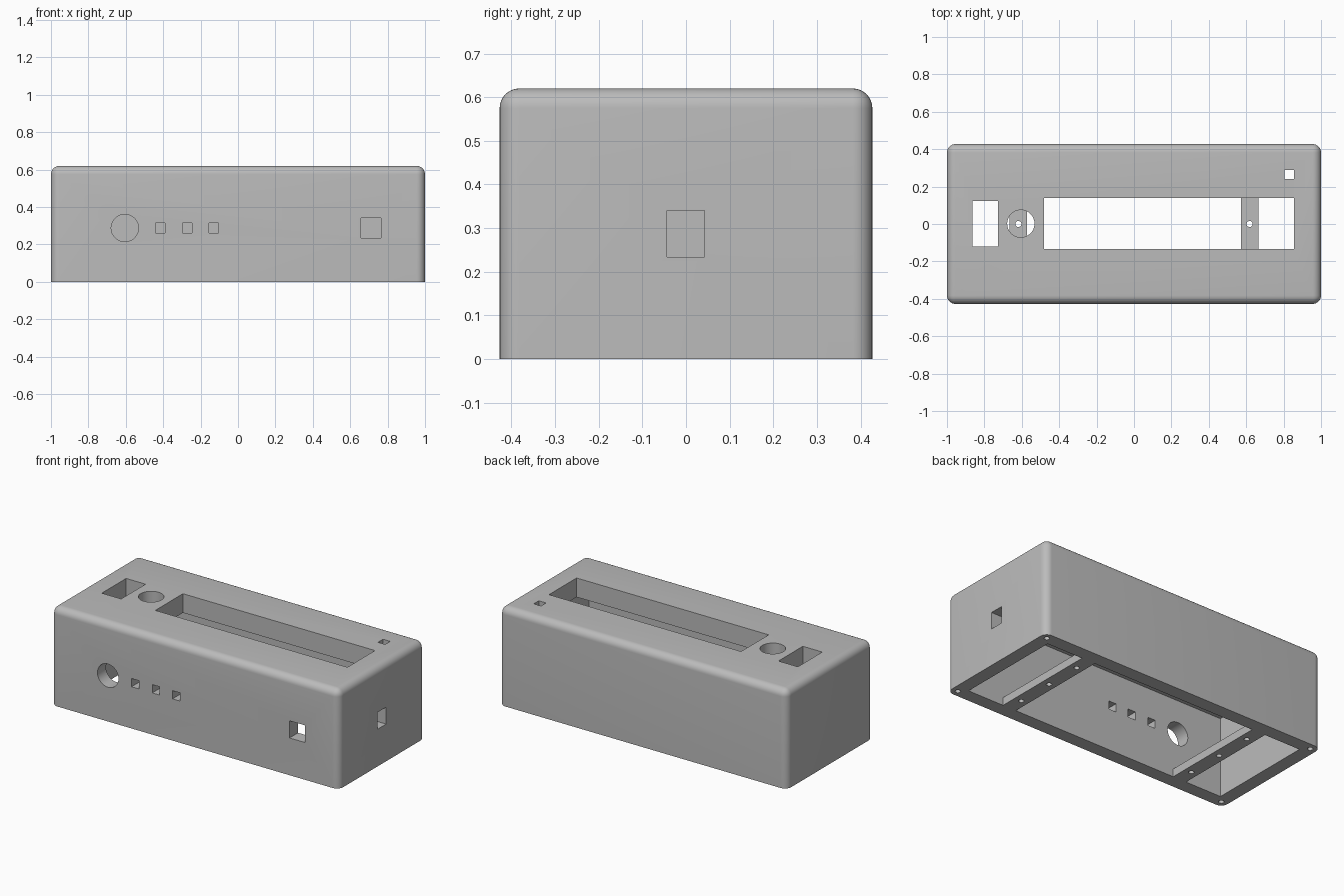
import bpy, bmesh, math
from mathutils import Vector

if "Cube" in bpy.data.objects:
    bpy.data.objects.remove(bpy.data.objects["Cube"], do_unlink=True)

HALF_X, HALF_Y, HEIGHT = 1.0, 0.427, 0.62
IN_X, IN_Y = 0.915, 0.342        # inner wall faces
ROOF_Z = 0.50                    # underside of the roof
RIB_IN, RIB_OUT, RIB_H = 0.572, 0.665, 0.05
FILLET = 0.045

grey = bpy.data.materials.new("plain grey")
grey.use_nodes = True
colour = (0.5, 0.5, 0.5, 1)
grey.diffuse_color = colour
grey.node_tree.nodes["Principled BSDF"].inputs["Base Color"].default_value = colour


def new_object(name, bm):
    mesh = bpy.data.meshes.new(name)
    bmesh.ops.recalc_face_normals(bm, faces=bm.faces)
    bm.to_mesh(mesh)
    bm.free()
    obj = bpy.data.objects.new(name, mesh)
    bpy.context.collection.objects.link(obj)
    return obj


def block(x0, x1, y0, y1, z0, z1):
    bm = bmesh.new()
    bmesh.ops.create_cube(bm, size=1)
    for v in bm.verts:
        v.co = Vector((x0 if v.co.x < 0 else x1,
                       y0 if v.co.y < 0 else y1,
                       z0 if v.co.z < 0 else z1))
    return bm


def cylinder(centre, radius, depth, along_y=False, sides=48):
    bm = bmesh.new()
    bmesh.ops.create_cone(bm, cap_ends=True, segments=sides, radius1=radius,
                          radius2=radius, depth=depth)
    for v in bm.verts:
        if along_y:
            v.co = Vector((v.co.x, -v.co.z, v.co.y))
        v.co += Vector(centre)
    return bm


# Outer shell: every edge rounded except the bottom outline
bm = block(-HALF_X, HALF_X, -HALF_Y, HALF_Y, 0, HEIGHT)
edges = [e for e in bm.edges if max(v.co.z for v in e.verts) > 0]
bmesh.ops.bevel(bm, geom=edges, offset=FILLET, segments=8, profile=0.5,
                affect='EDGES', clamp_overlap=True)
case = new_object("case", bm)
case.data.materials.append(grey)

cuts = []

# Hollow interior, and three bottom openings that leave two cross ribs
cuts.append(block(-IN_X, IN_X, -IN_Y, IN_Y, RIB_H, ROOF_Z))
for x0, x1 in ((-IN_X, -RIB_OUT), (-RIB_IN, RIB_IN), (RIB_OUT, IN_X)):
    cuts.append(block(x0, x1, -IN_Y, IN_Y, -0.1, 0.1))

# Roof openings: display slot, side slot, small window, round button
for x0, x1, y0, y1 in ((-0.48, 0.855, -0.135, 0.139),
                       (-0.863, -0.728, -0.12, 0.122),
                       (0.805, 0.855, 0.24, 0.29)):
    cuts.append(block(x0, x1, y0, y1, ROOF_Z - 0.05, 0.8))
cuts.append(cylinder((-0.605, 0.002, 0.6), 0.073, 0.3))

# Front openings: round port, three small squares, large square
cuts.append(cylinder((-0.605, -0.4, 0.288), 0.073, 0.3, along_y=True))
for x, half in ((-0.415, 0.026), (-0.271, 0.026), (-0.13, 0.026), (0.711, 0.054)):
    cuts.append(block(x - half, x + half, -0.6, -0.3, 0.288 - half, 0.288 + half))

# Right end port
cuts.append(block(0.85, 1.2, -0.043, 0.042, 0.234, 0.34))

# Screw holes: through the ribs, blind in the corners
for side in (-1, 1):
    for y in (-0.24, 0, 0.24):
        cuts.append(cylinder((side * 0.618, y, 0), 0.016, 0.2, sides=16))
    for end in (-1, 1):
        cuts.append(cylinder((side * 0.957, end * 0.385, 0), 0.016, 0.2, sides=16))

# Apply every cut, then drop the cutters
cutters = [new_object("cutter", c) for c in cuts]
for cutter in cutters:
    cutter.hide_render = True
    mod = case.modifiers.new("cut", 'BOOLEAN')
    mod.operation = 'DIFFERENCE'
    mod.solver = 'EXACT'
    mod.object = cutter
graph = bpy.context.evaluated_depsgraph_get()
result = bpy.data.meshes.new_from_object(case.evaluated_get(graph))
case.modifiers.clear()
case.data = result
for cutter in cutters:
    bpy.data.objects.remove(cutter, do_unlink=True)
case.data.materials.clear()
case.data.materials.append(grey)
for p in case.data.polygons:
    p.material_index = 0

# Smooth the fillets and round holes, keep real edges sharp
bpy.ops.object.select_all(action='DESELECT')
case.select_set(True)
bpy.context.view_layer.objects.active = case
bpy.ops.object.shade_smooth_by_angle(angle=math.radians(30))
